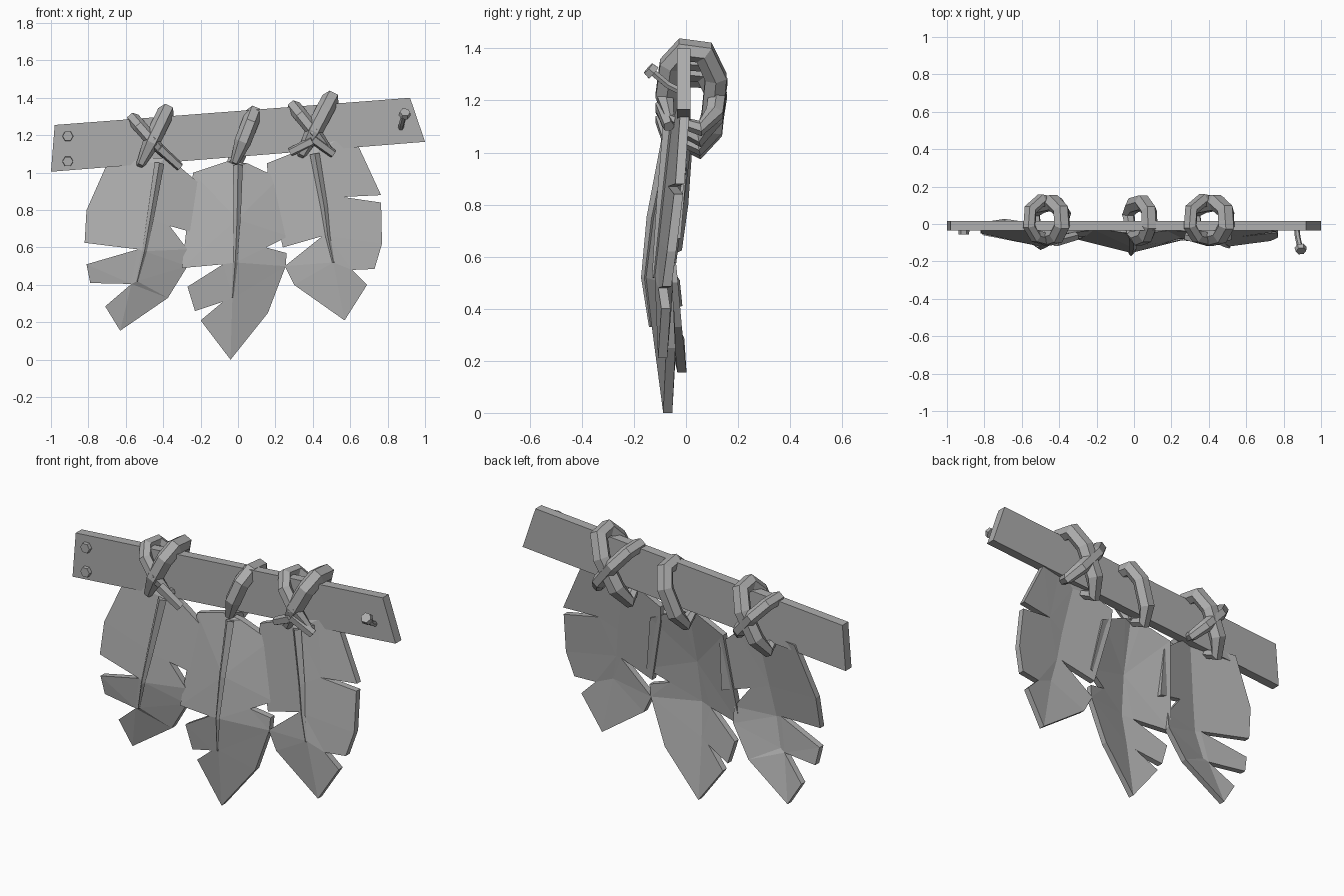
import bpy, bmesh, math
from mathutils import Vector
from mathutils.geometry import delaunay_2d_cdt

cube = bpy.data.objects.get("Cube")
if cube:
    bpy.data.objects.remove(cube, do_unlink=True)

grey = bpy.data.materials.new("weathered grey")
grey.use_nodes = True
grey.diffuse_color = (0.42, 0.42, 0.42, 1)
grey.node_tree.nodes["Principled BSDF"].inputs["Base Color"].default_value = (0.42, 0.42, 0.42, 1)


def finish(bm, name):
    bmesh.ops.recalc_face_normals(bm, faces=bm.faces)
    mesh = bpy.data.meshes.new(name)
    bm.to_mesh(mesh)
    bm.free()
    mesh.materials.append(grey)
    bpy.context.collection.objects.link(bpy.data.objects.new(name, mesh))


def thicken(bm, depth):
    """Extrude every face backwards into a closed slab."""
    out = bmesh.ops.extrude_face_region(bm, geom=bm.faces[:], use_keep_orig=True)
    verts = [v for v in out["geom"] if isinstance(v, bmesh.types.BMVert)]
    bmesh.ops.translate(bm, verts=verts, vec=(0, depth, 0))


def tube(name, path, radii, sides=6, closed=False, side_axis=(1, 0, 0)):
    """Faceted tube along a path, one radius per point."""
    bm = bmesh.new()
    pts = [Vector(p) for p in path]
    n = len(pts)
    rings = []
    for i, p in enumerate(pts):
        if closed:
            tan = pts[(i + 1) % n] - pts[i - 1]
        else:
            tan = pts[min(i + 1, n - 1)] - pts[max(i - 1, 0)]
        tan.normalize()
        a = Vector(side_axis)
        a = (a - tan * a.dot(tan)).normalized()
        b = tan.cross(a)
        ring = []
        for k in range(sides):
            t = math.tau * k / sides
            ring.append(bm.verts.new(p + radii[i] * (a * math.cos(t) + b * math.sin(t))))
        rings.append(ring)
    for i in range(n if closed else n - 1):
        r, s = rings[i], rings[(i + 1) % n]
        for k in range(sides):
            m = (k + 1) % sides
            bm.faces.new((r[k], r[m], s[m], s[k]))
    if not closed:
        bm.faces.new(rings[0])
        bm.faces.new(rings[-1])
    finish(bm, name)


def lerp_table(table, z):
    """Piecewise linear lookup in a list of (z, value), highest z first."""
    for (z1, v1), (z0, v0) in zip(table, table[1:]):
        if z >= z0 or (z0, v0) == table[-1]:
            t = max(0, min(1, (z - z0) / (z1 - z0)))
            return v0 + (v1 - v0) * t


def leaf(name, outline, spine, bend, slope):
    """Notched leaf, folded along its spine and bent along its height."""
    def depth(x, z):
        mid = lerp_table([(q[1], q[0]) for q in spine], z)
        return lerp_table(bend, z) + slope * abs(x - mid)

    n, m = len(outline), len(spine)
    pts = [Vector(p) for p in outline + spine]
    edges = [(i, (i + 1) % n) for i in range(n)]
    edges += [(n + i, n + i + 1) for i in range(m - 1)]
    co, _, faces, *_ = delaunay_2d_cdt(pts, edges, [], 1, 1e-5)
    bm = bmesh.new()
    vs = [bm.verts.new((c.x, depth(c.x, c.y), c.y)) for c in co]
    for f in faces:
        bm.faces.new([vs[i] for i in f])
    thicken(bm, 0.035)
    finish(bm, name)
    # raised stem along the fold
    path = [(x, depth(x, z) - 0.005, z) for x, z in spine]
    tube(name + "_stem", path, [0.026 - 0.02 * i / (m - 1) for i in range(m)], 4)


# Plank
bm = bmesh.new()
corners = [(-0.98, 1.255), (-1.0, 1.005), (1.0, 1.165), (0.92, 1.4)]
bm.faces.new([bm.verts.new((x, -0.035, z)) for x, z in corners])
thicken(bm, 0.052)
finish(bm, "plank")

# Leaves
leaf("right_leaf",
     [(-0.69, 1.07), (-0.39, 1.08), (-0.31, 1.03), (-0.21, 0.945), (-0.205, 0.67),
      (-0.365, 0.715), (-0.27, 0.59), (-0.27, 0.5), (-0.375, 0.33), (-0.63, 0.155),
      (-0.71, 0.285), (-0.57, 0.405), (-0.79, 0.41), (-0.81, 0.51), (-0.535, 0.59),
      (-0.82, 0.625), (-0.81, 0.8)],
     [(-0.42, 1.05), (-0.47, 0.75), (-0.5, 0.58), (-0.54, 0.42)],
     [(1.08, -0.06), (0.85, -0.09), (0.55, -0.125), (0.15, -0.05)], 0.2)
leaf("middle_leaf",
     [(-0.06, 1.06), (0.05, 1.05), (0.22, 0.97), (0.27, 0.66), (0.15, 0.6),
      (0.26, 0.57), (0.255, 0.5), (0.16, 0.25), (-0.04, 0), (-0.2, 0.21),
      (-0.08, 0.31), (-0.23, 0.26), (-0.27, 0.39), (-0.08, 0.51), (-0.3, 0.49),
      (-0.24, 1.0)],
     [(0, 1.04), (-0.005, 0.75), (-0.015, 0.52), (-0.03, 0.33)],
     [(1.06, -0.06), (0.85, -0.115), (0.52, -0.155), (0, -0.09)], 0.24)
leaf("left_leaf",
     [(0.28, 1.1), (0.52, 1.17), (0.64, 1.15), (0.765, 0.88), (0.56, 0.87),
      (0.765, 0.84), (0.77, 0.62), (0.73, 0.485), (0.61, 0.48), (0.69, 0.4),
      (0.57, 0.21), (0.3, 0.4), (0.25, 0.5), (0.45, 0.66), (0.24, 0.6),
      (0.16, 0.96), (0.155, 1.05)],
     [(0.41, 1.1), (0.46, 0.82), (0.48, 0.66), (0.51, 0.52)],
     [(1.17, -0.05), (0.85, -0.085), (0.52, -0.12), (0.21, -0.115)], 0.13)

# Rope loops: (depth, height along the tilted loop, thickness factor)
LOOP = [(-0.055, -0.15, 0.55), (-0.075, -0.03, 1), (-0.06, 0.09, 1), (-0.01, 0.15, 1),
        (0.07, 0.14, 1), (0.115, 0.04, 1), (0.1, -0.12, 1), (0.05, -0.2, 0.8)]


def rope(name, x, z, tilt, size, radius, push=0):
    s, c = math.sin(tilt), math.cos(tilt)
    path = [(x + s * u * size, y * (1 + push), z + c * u * size) for y, u, _ in LOOP]
    tube(name, path, [radius * f for _, _, f in LOOP], 6, True, (c, 0, -s))


rope("right_rope", -0.45, 1.19, 0.45, 1.0, 0.046)
rope("right_cross_rope", -0.475, 1.19, -0.72, 0.85, 0.036, 0.1)
rope("middle_rope", 0.035, 1.19, 0.37, 0.9, 0.045)
rope("left_rope", 0.42, 1.25, 0.48, 1.08, 0.048)
rope("left_cross_rope", 0.39, 1.24, -0.68, 0.95, 0.038, 0.1)

# Loose rope ends beside the knots
for name, a, b in [("right_rope_end", (-0.42, 1.13), (-0.31, 1.03)),
                   ("left_rope_end", (0.4, 1.17), (0.28, 1.11)),
                   ("left_rope_tail", (0.4, 1.18), (0.51, 1.1))]:
    tube(name, [(a[0], -0.095, a[1]), (b[0], -0.065, b[1])], [0.028, 0.024], 5,
         side_axis=(0, 1, 0))

# Bolts and bent nail
for name, z in [("upper_bolt", 1.195), ("lower_bolt", 1.06)]:
    tube(name, [(-0.91, -0.02, z), (-0.91, -0.055, z)], [0.031, 0.028])
tube("nail_shaft", [(0.87, -0.02, 1.235), (0.875, -0.07, 1.26), (0.89, -0.135, 1.315)],
     [0.015] * 3)
tube("nail_head", [(0.89, -0.125, 1.306), (0.893, -0.145, 1.324)], [0.032, 0.028])
